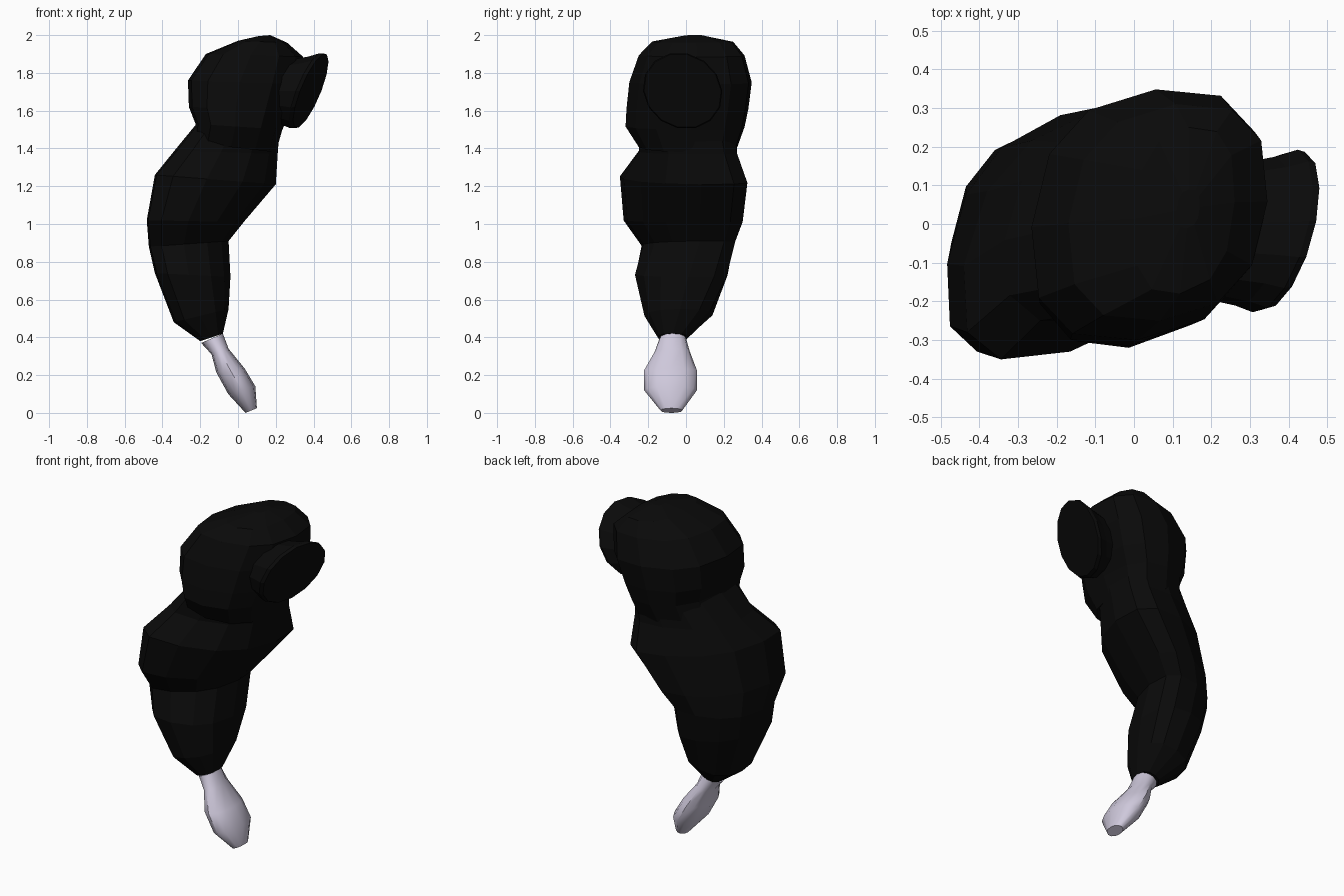
import bpy, bmesh, math
from mathutils import Vector

if "Cube" in bpy.data.objects:
    bpy.data.objects.remove(bpy.data.objects["Cube"])


def material(name, rgb):
    m = bpy.data.materials.new(name)
    m.diffuse_color = (*rgb, 1)
    m.use_nodes = True
    m.node_tree.nodes["Principled BSDF"].inputs["Base Color"].default_value = m.diffuse_color
    return m


BLACK = material("black cloth", (0.003, 0.003, 0.003))
PALE = material("pale lavender", (0.62, 0.58, 0.71))


def ring(p, xl, zl, xr, zr, y0, y1, m=0.0, k=0.0, sides=12):
    """Slanted oval through a left and a right point; p squares it, m and k stretch it diagonally."""
    raw = []
    for i in range(sides):
        t = math.tau * i / sides
        c, s = (math.copysign(abs(v) ** p, v) for v in (math.cos(t), math.sin(t)))
        raw.append((c + k * s, s + m * c))
    mx, my = max(q[0] for q in raw), max(q[1] for q in raw)
    pts = []
    for x, y in raw:
        f, g = (x / mx + 1) / 2, (y / my + 1) / 2
        pts.append((xl + (xr - xl) * f, y0 + (y1 - y0) * g, zl + (zr - zl) * f))
    return pts


def skin(name, rings, mat, angle=None):
    bm = bmesh.new()
    loops = [[bm.verts.new(p) for p in r] for r in rings]
    n = len(loops[0])
    for a, b in zip(loops, loops[1:]):
        for i in range(n):
            j = (i + 1) % n
            bm.faces.new((a[i], a[j], b[j], b[i]))
    bm.faces.new(loops[0][::-1])
    bm.faces.new(loops[-1])
    bmesh.ops.recalc_face_normals(bm, faces=bm.faces)
    me = bpy.data.meshes.new(name)
    bm.to_mesh(me)
    bm.free()
    ob = bpy.data.objects.new(name, me)
    bpy.context.collection.objects.link(ob)
    me.materials.append(mat)
    if angle:
        bpy.ops.object.select_all(action='DESELECT')
        ob.select_set(True)
        bpy.context.view_layer.objects.active = ob
        bpy.ops.object.shade_smooth_by_angle(angle=math.radians(angle))
    return ob


# Sleeve from the cuff, over the elbow bulge, up into the shoulder
skin("sleeve", [ring(0.8, *r) for r in [
    (-0.20, 0.38, -0.08, 0.42, -0.15, 0.01),
    (-0.34, 0.48, -0.05, 0.55, -0.22, 0.14, 0.05, 0.05),
    (-0.44, 0.74, -0.04, 0.72, -0.27, 0.22, 0.15, 0.1),
    (-0.472, 0.88, -0.05, 0.91, -0.235, 0.26, 0.25, 0.12),
    (-0.483, 1.02, 0.03, 1.01, -0.33, 0.30, 0.3, 0.14),
    (-0.44, 1.26, 0.20, 1.21, -0.35, 0.325, 0.3, 0.14),
    (-0.335, 1.39, 0.21, 1.37, -0.25, 0.27, 0.2, 0.1),
    (-0.22, 1.53, 0.22, 1.50, -0.25, 0.27, 0.1, 0.1),
    (-0.16, 1.62, 0.22, 1.62, -0.22, 0.25),
]], BLACK)

# Rounded shoulder
skin("shoulder", [ring(0.8, *r, 0.1, 0.08) for r in [
    (-0.24, 1.43, 0.20, 1.38, -0.25, 0.27),
    (-0.225, 1.53, 0.235, 1.50, -0.32, 0.31),
    (-0.26, 1.62, 0.28, 1.60, -0.315, 0.33),
    (-0.265, 1.76, 0.33, 1.74, -0.30, 0.348),
    (-0.17, 1.90, 0.345, 1.885, -0.25, 0.31),
    (0.0, 1.97, 0.26, 1.96, -0.18, 0.25),
    (0.11, 1.995, 0.17, 2.00, -0.01, 0.09),
]], BLACK)

# Round end cap running sideways, its end cut at a slant
axis = Vector((0.90, -0.25, -0.37)).normalized()
side = Vector((0, 0, 1)).cross(axis).normalized()
up = axis.cross(side)
cap = []
for r, d in ((0.15, -0.24), (0.185, -0.14), (0.20, -0.07), (0.218, -0.02), (0.212, 0.0)):
    c = Vector((0.385 + d, -0.018, 1.705))
    cap.append([c + r * (side * math.cos(t) + up * math.sin(t))
                for t in (math.tau * i / 14 for i in range(14))])
skin("shoulder_end_cap", cap, BLACK)

# Simple tapered hand
skin("hand", [ring(0.95, *r) for r in [
    (0.04, 0.0, 0.10, 0.025, -0.135, -0.02),
    (-0.052, 0.10, 0.092, 0.14, -0.222, 0.058),
    (-0.115, 0.215, 0.035, 0.235, -0.222, 0.058),
    (-0.14, 0.31, -0.05, 0.34, -0.165, 0.02),
    (-0.195, 0.37, -0.08, 0.42, -0.14, 0.0),
]], PALE, 45)
